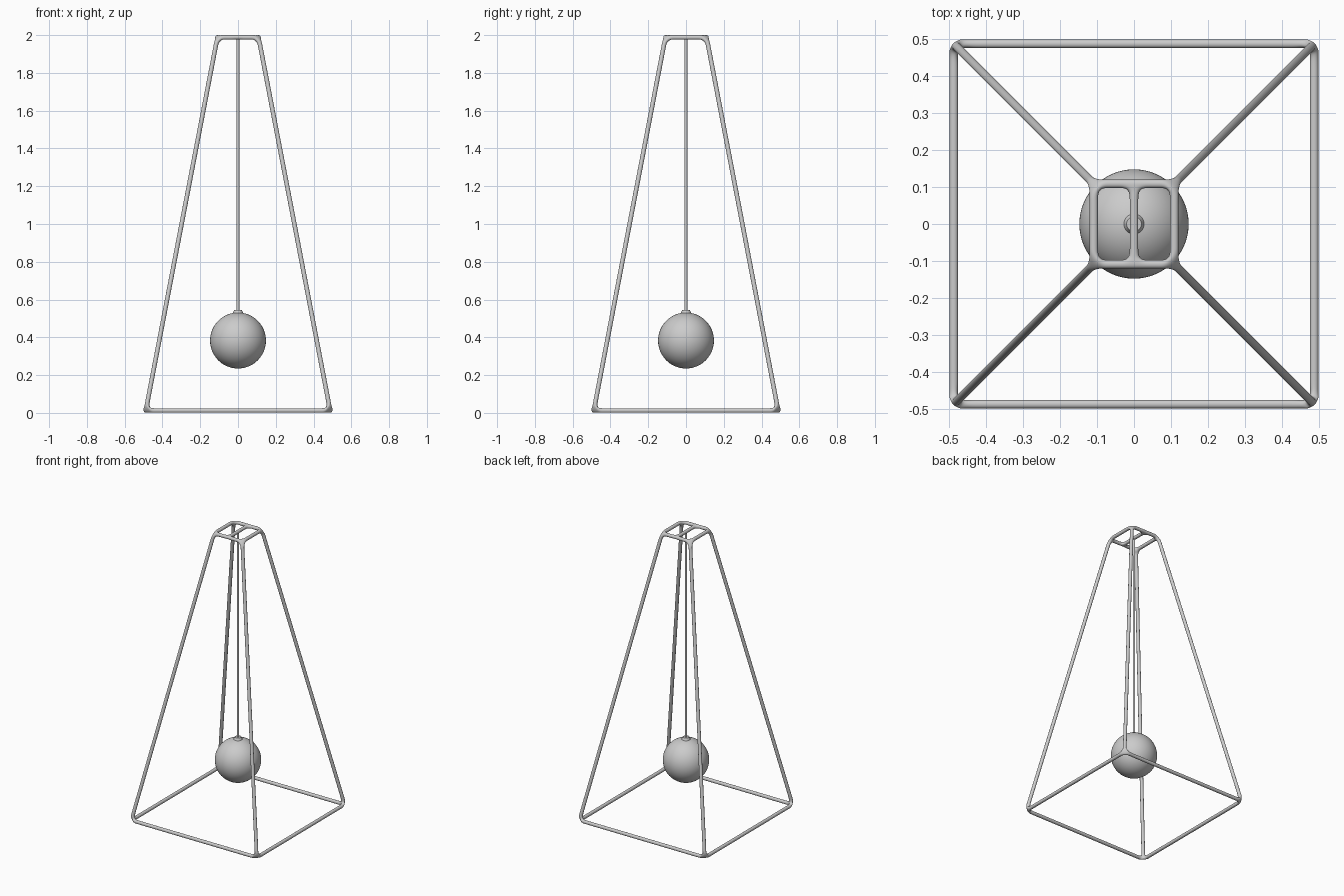
import bpy

if "Cube" in bpy.data.objects:
    bpy.data.objects.remove(bpy.data.objects["Cube"])


def smooth(obj, name, angle=0.7):
    obj.name = name
    bpy.context.view_layer.objects.active = obj
    obj.select_set(True)
    bpy.ops.object.shade_smooth_by_angle(angle=angle)
    obj.select_set(False)
    return obj


# Frame skeleton: base square, top square, four legs, top crossbar
SIGNS = [(-1, -1), (1, -1), (1, 1), (-1, 1)]
B, T, R = 0.488, 0.109, 0.0125
verts = [(x * B, y * B, 0.0125) for x, y in SIGNS]
verts += [(x * T, y * T, 1.988) for x, y in SIGNS]
verts += [(0, -T, 1.988), (0, T, 1.988)]
edges = [(i, (i + 1) % 4) for i in range(4)] + [(i, i + 4) for i in range(4)]
edges += [(4, 8), (8, 5), (5, 6), (6, 9), (9, 7), (7, 4), (8, 9)]
mesh = bpy.data.meshes.new("frame")
mesh.from_pydata(verts, edges, [])
frame = bpy.data.objects.new("frame", mesh)
bpy.context.collection.objects.link(frame)

# Tubes with soft welded joints
skin = frame.modifiers.new("Tubes", 'SKIN')
skin.use_smooth_shade = True
for v in mesh.skin_vertices[0].data:
    v.radius = (R, R)
sub = frame.modifiers.new("Rounding", 'SUBSURF')
sub.levels = sub.render_levels = 3

# Hanging rod
z0, z1 = 0.52, 1.985
bpy.ops.mesh.primitive_cylinder_add(vertices=24, radius=0.0075, depth=z1 - z0,
                                    location=(0, 0, (z0 + z1) / 2))
smooth(bpy.context.object, "hanging_rod")

# Pendulum ball
bpy.ops.mesh.primitive_uv_sphere_add(segments=64, ring_count=32, radius=0.148,
                                     location=(0, 0, 0.383))
smooth(bpy.context.object, "pendulum_ball")

# Collar where the rod meets the ball
bpy.ops.mesh.primitive_cone_add(vertices=32, radius1=0.03, radius2=0.02, depth=0.022,
                                location=(0, 0, 0.534))
smooth(bpy.context.object, "ball_collar", 0.4)
